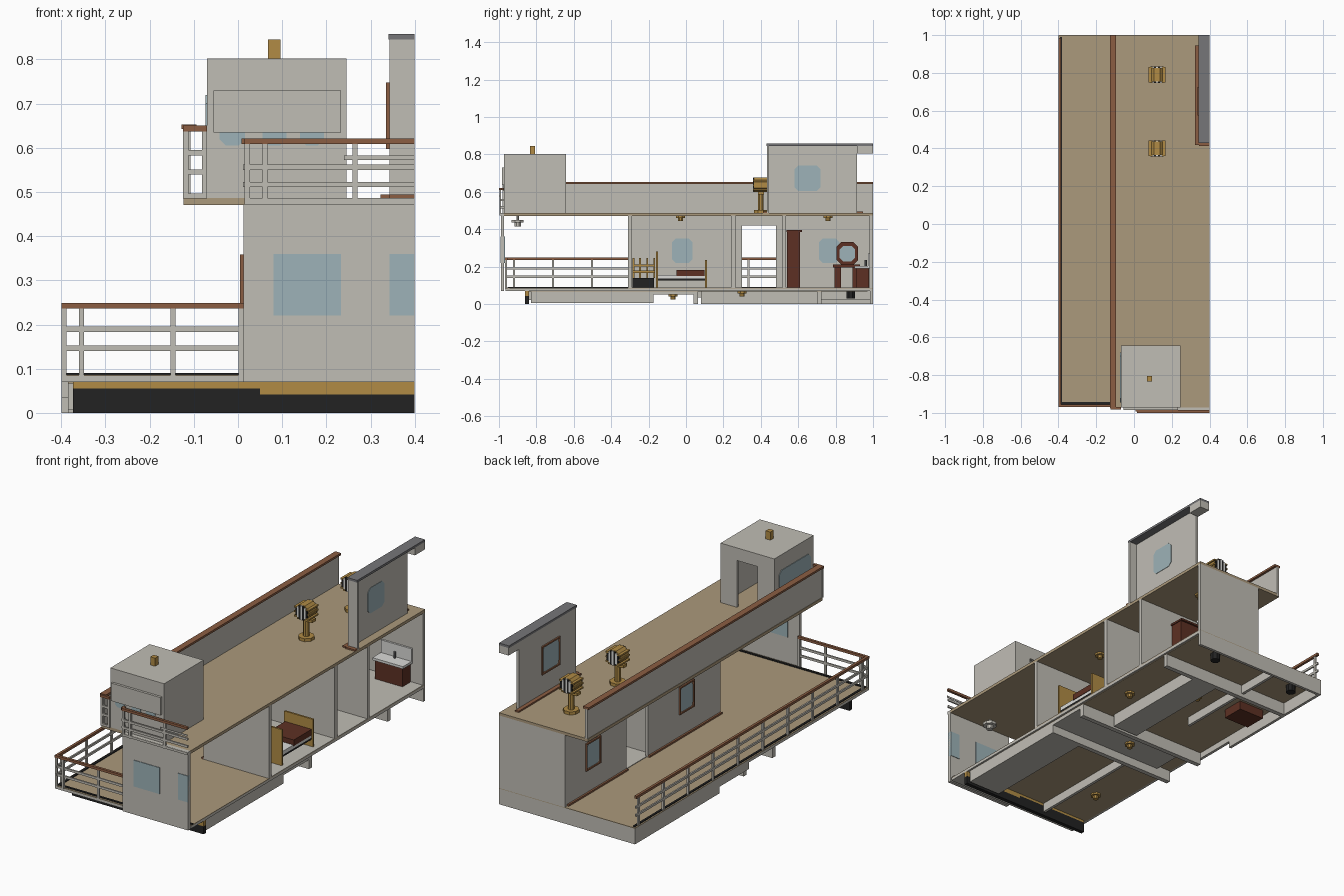
import bpy, bmesh, math

cube = bpy.data.objects.get("Cube")
if cube:
    bpy.data.objects.remove(cube, do_unlink=True)


def material(name, r, g, b):
    m = bpy.data.materials.new(name)
    m.use_nodes = True
    m.diffuse_color = (r, g, b, 1)
    m.node_tree.nodes["Principled BSDF"].inputs["Base Color"].default_value = (r, g, b, 1)
    return m


GREY = material("painted grey", .53, .51, .46)
TAN = material("deck tan", .41, .32, .2)
RUST = material("rail brown", .26, .11, .055)
BRASS = material("brass", .44, .26, .06)
GLASS = material("pale glass", .34, .45, .48)
BLACK = material("black", .016, .016, .016)
WOOD = material("dark red wood", .11, .03, .017)
SLATE = material("slate grey", .18, .18, .19)
WHITE = material("white", .7, .7, .68)


def prism(name, mat, pts, axis, a, b):
    """Extrude a 2D outline along an axis; the outline uses the other two axes in order."""
    bm = bmesh.new()
    def place(p, t):
        c = list(p)
        c.insert("xyz".index(axis), t)
        return bm.verts.new(c)
    lo, hi = [place(p, a) for p in pts], [place(p, b) for p in pts]
    bm.faces.new(lo)
    bm.faces.new(hi)
    for i in range(len(pts)):
        j = (i + 1) % len(pts)
        bm.faces.new((lo[i], lo[j], hi[j], hi[i]))
    bmesh.ops.recalc_face_normals(bm, faces=bm.faces)
    me = bpy.data.meshes.new(name)
    bm.to_mesh(me)
    bm.free()
    me.materials.append(mat)
    ob = bpy.data.objects.new(name, me)
    bpy.context.collection.objects.link(ob)
    return ob


def box(name, mat, x0, x1, y0, y1, z0, z1):
    return prism(name, mat, [(x0, y0), (x1, y0), (x1, y1), (x0, y1)], "z", z0, z1)


def ngon(cx, cy, r, n=8):
    return [(cx + r * math.cos((i + .5) * math.tau / n), cy + r * math.sin((i + .5) * math.tau / n)) for i in range(n)]


def chamfered(a0, a1, b0, b1, c):
    return [(a0 + c, b0), (a1 - c, b0), (a1, b0 + c), (a1, b1 - c),
            (a1 - c, b1), (a0 + c, b1), (a0, b1 - c), (a0, b0 + c)]


# Main deck and front edge
box("main_deck_base", GREY, -.4, .4, -.965, 1, .07, .083)
box("main_deck", TAN, -.4, .4, -.965, 1, .083, .086)
box("main_deck_underside", TAN, -.385, .39, -.84, .97, .067, .07)
box("cabin_floor", GREY, .02, .4, -.3, .99, .086, .089)
box("gutter_side", BLACK, -.392, -.38, -.955, .99, .086, .09)
box("gutter_front", BLACK, -.392, .4, -.955, -.943, .086, .09)

# Hull below the deck
box("front_bulkhead_black", BLACK, -.373, .05, -.86, -.84, 0, .055)
box("front_bulkhead_band", BRASS, -.373, .05, -.86, -.84, .055, .083)
box("front_bulkhead_black_left", BLACK, .05, .4, -.86, -.84, 0, .042)
box("front_bulkhead_band_left", BRASS, .05, .4, -.86, -.84, .042, .07)
box("hull_back_wall", GREY, -.4, .4, .985, 1, 0, .07)
box("hull_side_wall", GREY, -.4, -.385, .29, .985, 0, .07)
box("hull_side_step", GREY, -.4, -.385, .04, .29, .035, .07)
box("front_lower_tank", GREY, .2, .39, -.83, -.2, .006, .07)
box("middle_lower_tank", GREY, .05, .2, .08, .7, 0, .07)
for y in (-.2, .04, .7):
    box("hull_cross_wall", GREY, -.385, .39, y, y + .025, 0 if y != -.2 else .006, .07)
box("hull_long_wall_front", GREY, -.12, -.105, -.84, -.2, .02, .07)
box("hull_long_wall_back", GREY, -.12, -.105, .3, .985, .02, .07)
box("corridor_beam", GREY, -.3, .39, -.175, .04, .05, .067)
box("lower_cabinet", WOOD, -.35, -.2, .48, .6, .02, .067)
for x in (.2, -.3):
    prism("lower_stove", BLACK, ngon(x, .88, .025), "z", .03, .067)


def ceiling_light(x, y, z, mat=BRASS):
    prism("ceiling_light_plate", mat, ngon(x, y, .026), "z", z - .01, z)
    prism("ceiling_light_bulb", mat, ngon(x, y, .014), "z", z - .026, z - .01)


for x, y, z in ((.28, .3, .067), (0, .5, .067), (-.03, -.07, .05), (-.25, -.6, .067), (.2, -.03, .47), (.2, .76, .47)):
    ceiling_light(x, y, z)
prism("hanging_lamp_stem", GREY, ngon(.2, -.9, .008), "z", .44, .47)
prism("hanging_lamp_ring", GREY, ngon(.2, -.9, .035), "z", .435, .45)
prism("hanging_lamp_bowl", GREY, ngon(.2, -.9, .018), "z", .415, .435)

# Cabin walls, with a doorway in the side wall
box("cabin_front_wall", GREY, .013, .4, -.99, -.972, .07, .472)
for y0, y1, z0 in ((-.31, .3, .086), (.3, .48, .42), (.48, 1, .086)):
    box("cabin_side_wall", GREY, .013, .027, y0, y1, z0, .472)
for y0, y1 in ((-.31, -.29), (.24, .265), (.515, .535), (.982, 1)):
    box("cabin_cross_wall", GREY, .027, .4, y0, y1, .07, .472)
for y0, y1 in ((-.31, .3), (.48, .98)):
    box("cabin_skirting", RUST, .003, .013, y0, y1, .086, .095)
for x0, x1 in ((.08, .233), (.343, .4)):
    box("front_window", GLASS, x0, x1, -.993, -.969, .22, .36)


def side_window(y0, y1, z0, z1, x0, x1):
    prism("side_window", GLASS, chamfered(y0, y1, z0, z1, .02), "x", x0 - .002, x1 + .002)
    for a, b, c, d in ((y0 - .006, y1 + .006, z0 - .008, z0), (y0 - .006, y1 + .006, z1, z1 + .008),
                       (y0 - .006, y0, z0, z1), (y1, y1 + .006, z0, z1)):
        box("side_window_frame", RUST, x0 - .008, x0, a, b, c, d)


side_window(-.075, .035, .22, .35, .013, .027)
side_window(.71, .82, .22, .35, .013, .027)

# Upper deck and parapet
box("upper_deck_base", TAN, -.123, .4, -.972, 1, .47, .48)
box("upper_deck", TAN, -.123, .4, -.972, 1, .48, .486)
box("upper_deck_front_edge", GREY, .015, .4, -.995, -.972, .472, .486)
box("parapet", GREY, -.121, -.107, -.97, 1, .472, .642)
box("parapet_cap", RUST, -.128, -.094, -.975, 1, .642, .653)

# Aft wall on the upper deck
box("aft_wall", GREY, .343, .356, .433, .915, .486, .845)
box("aft_wall_return", GREY, .356, .4, .433, .445, .472, .845)
box("aft_header", GREY, .343, .4, .915, 1, .805, .845)
box("aft_roof", SLATE, .341, .4, .43, 1, .845, .857)
box("aft_skirting_side", RUST, .322, .343, .418, .945, .486, .494)
box("aft_skirting_front", RUST, .343, .4, .412, .433, .486, .494)
side_window(.58, .72, .605, .74, .343, .356)

# Wheelhouse: four walls with a back doorway, a roof and a shutter
box("wheelhouse_front", GREY, -.07, .246, -.972, -.957, .486, .79)
box("wheelhouse_side_left", GREY, .231, .246, -.957, -.642, .486, .79)
box("wheelhouse_side_right", GREY, -.07, -.055, -.957, -.642, .486, .79)
for x0, x1, z0 in ((-.055, .03, .486), (.03, .15, .735), (.15, .231, .486)):
    box("wheelhouse_back", GREY, x0, x1, -.657, -.642, z0, .79)
box("wheelhouse_roof", GREY, -.07, .246, -.972, -.642, .79, .802)
box("wheelhouse_shutter", GREY, -.056, .233, -.985, -.972, .635, .73)
for x0, x1 in ((-.042, .016), (.055, .11), (.14, .195)):
    prism("wheelhouse_front_window", GLASS, chamfered(x0, x1, .605, .72, .015), "y", -.975, -.955)
prism("wheelhouse_side_window", GLASS, chamfered(-.945, -.68, .61, .72, .02), "x", -.073, -.053)
box("wheelhouse_chimney", BRASS, .068, .096, -.834, -.806, .802, .845)


# Railings
def railing(axis, a, b, at, bars, top, z0, posts):
    def bar(name, mat, s, e, half, lo, hi):
        if axis == "x":
            box(name, mat, s, e, at - half, at + half, lo, hi)
        else:
            box(name, mat, at - half, at + half, s, e, lo, hi)
    for z in bars:
        bar("rail_bar", GREY, a, b, .004, z - .006, z + .006)
    bar("rail_top", RUST, a, b, .007, top - .013, top)
    for p in posts:
        bar("rail_post", GREY, p - .006, p + .006, .005, z0, top - .013)


railing("x", -.4, .013, -.962, (.146, .189), .249, .083, (-.394, -.354, -.147, .007))
railing("y", -.969, .985, -.393, (.146, .189), .249, .083, [-.92 + .209 * i for i in range(10)])
railing("x", .015, .4, -.993, (.479, .517, .556), .621, .472, (.021, .061, .265))
box("front_rail_upper_bar", GREY, .24, .4, -.997, -1.0, .572, .582)
railing("x", -.124, -.07, -.975, (.491, .545, .589), .65, .486, (-.118, -.076))
railing("y", -.993, -.972, .015, (.517, .556), .621, .472, ())

# Signal lamps on the upper deck: flange, column, drum and louvred ends
for y in (.4, .79):
    x = .122
    prism("signal_base", BRASS, ngon(x, y, .04), "z", .486, .502)
    prism("signal_column", BRASS, ngon(x, y, .016), "z", .502, .6)
    box("signal_yoke", BRASS, x - .045, x + .045, y - .016, y + .016, .585, .6)
    prism("signal_drum", BRASS, ngon(x, .637, .042), "y", y - .036, y + .036)
    for i in range(3):
        box("signal_rib", BRASS, x - .044, x + .044, y - .041, y + .041, .607 + i * .024, .615 + i * .024)
    for i in range(7):
        sx = x - .035 + i * .01
        h = .018 + .02 * math.cos((i - 3) * .5)
        for s in (-1, 1):
            e = sorted((y + s * .035, y + s * .043))
            box("signal_louvre", WHITE if i % 2 else BLACK, sx, sx + .01, *e, .637 - h, .637 + h)

# Bedroom: bed, desk seat
box("bed_headboard", BRASS, .2, .37, -.16, -.15, .089, .28)
box("bed_footboard", BRASS, .2, .37, .102, .112, .089, .235)
box("bed_mattress", WHITE, .21, .36, -.15, .102, .135, .155)
box("bed_frame", BLACK, .21, .36, -.15, .102, .125, .135)
box("bed_blanket", WOOD, .207, .363, -.05, .1, .15, .182)
box("chest", BLACK, .1, .3, -.285, -.17, .089, .14)
box("bench_seat", BRASS, .1, .3, -.285, -.165, .165, .178)
box("bench_rail", BRASS, .1, .112, -.285, -.165, .2, .212)
for y in (-.285, -.25, -.212, -.175):
    box("bench_spindle", BRASS, .1, .112, y, y + .01, .14, .245)

# Washroom: wardrobe, dressing table, mirror and basin
box("wardrobe", WOOD, .04, .2, .54, .61, .089, .385)
box("wardrobe_cornice", WOOD, .035, .205, .537, .62, .385, .395)
for y in (.795, .89):
    box("dresser_pedestal", WOOD, .03, .1, y, y + .033, .089, .2)
box("dresser_top", WOOD, .027, .11, .785, .93, .195, .21)
prism("mirror_frame", WOOD, chamfered(.805, .92, .21, .33, .025), "x", .03, .042)
prism("mirror_glass", GLASS, chamfered(.822, .903, .228, .31, .018), "x", .042, .046)
box("basin_cabinet", WOOD, .17, .33, .91, .978, .089, .19)
box("basin_top", WHITE, .16, .34, .9, .98, .19, .203)
box("basin_splashback", WHITE, .16, .34, .972, .982, .203, .27)
prism("basin_tap", SLATE, ngon(.25, .96, .007), "z", .203, .235)
